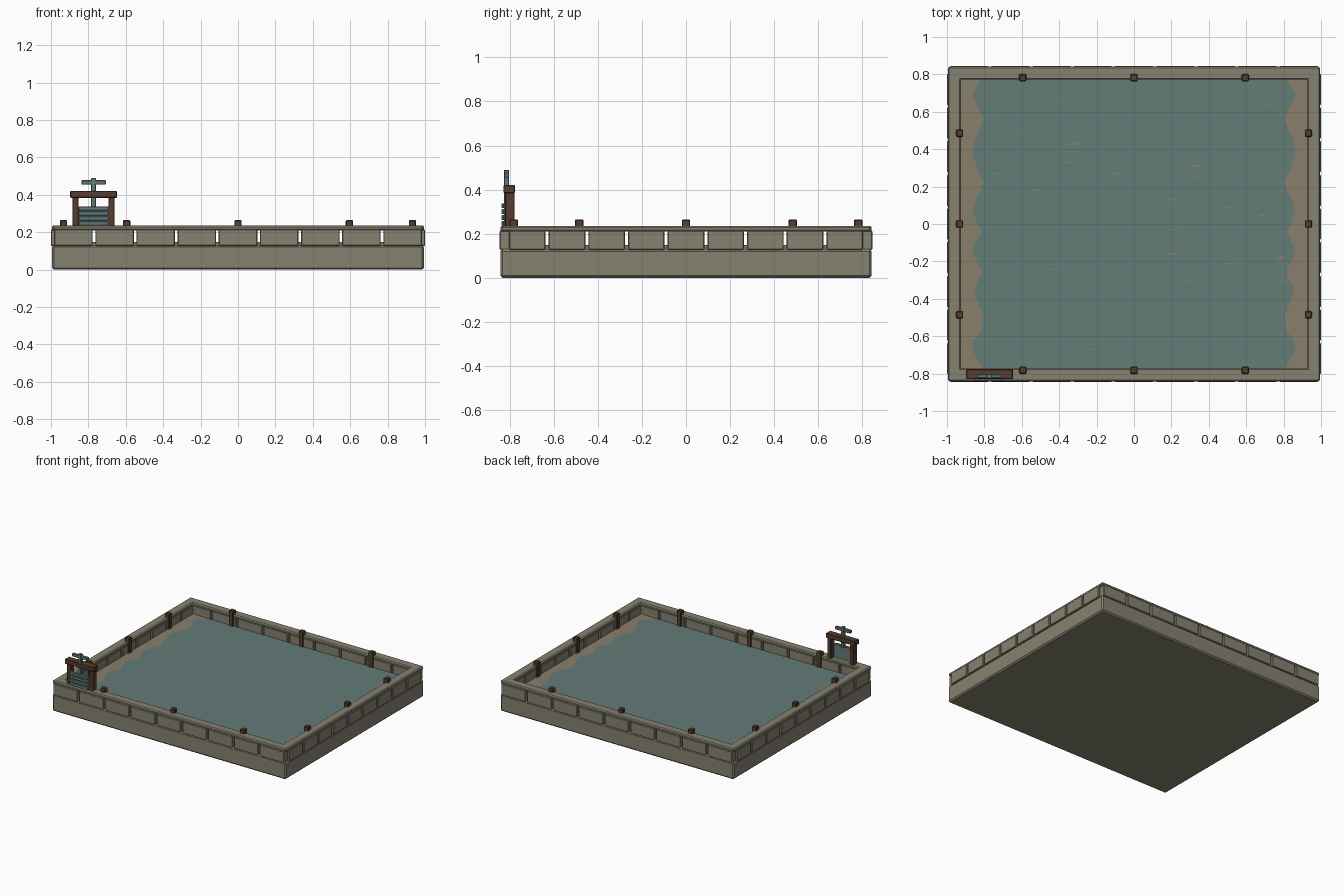
import bpy, bmesh, random
from mathutils import Vector

random.seed(4)
cube = bpy.data.objects.get("Cube")
if cube:
    bpy.data.objects.remove(cube)


def material(name, rgb):
    m = bpy.data.materials.new(name)
    m.use_nodes = True
    m.diffuse_color = (*rgb, 1)
    m.node_tree.nodes["Principled BSDF"].inputs["Base Color"].default_value = (*rgb, 1)
    return m


STONE = material("weathered stone", (0.24, 0.225, 0.165))
WOOD = material("dark timber", (0.095, 0.048, 0.026))
WATER = material("murky water", (0.125, 0.2, 0.185))
SILT = material("tan silt", (0.25, 0.215, 0.145))
METAL = material("aged metal", (0.13, 0.2, 0.195))


def finish(name, bm, mat):
    mesh = bpy.data.meshes.new(name)
    bm.to_mesh(mesh)
    bm.free()
    mesh.materials.append(mat)
    ob = bpy.data.objects.new(name, mesh)
    bpy.context.collection.objects.link(ob)
    return ob


def box(name, x, y, z, mat, bevel=0.0):
    """Box from (low, high) ranges, with optional chamfered edges."""
    bm = bmesh.new()
    bmesh.ops.create_cube(bm, size=1)
    lo, hi = Vector((x[0], y[0], z[0])), Vector((x[1], y[1], z[1]))
    for v in bm.verts:
        v.co = [(a + b) / 2 + c * (b - a) for a, b, c in zip(lo, hi, v.co)]
    if bevel:
        bmesh.ops.bevel(bm, geom=bm.edges[:], offset=bevel, segments=1, affect='EDGES')
    return finish(name, bm, mat)


def span(centre, half):
    return centre - half, centre + half


HX, HY, T = 0.995, 0.842, 0.07        # outer half sizes and wall thickness
BASE, SLOT, TOP = 0.13, 0.21, 0.235   # course heights
LEVEL = 0.148                         # water level


def side_range(sign, inner, outer):
    return tuple(sorted((sign * inner, sign * outer)))


# Foundation with chamfered rim, and the water body
box("foundation", span(0, HX), span(0, HY), (0, BASE), STONE, 0.01)
box("water", span(0, HX - T), span(0, HY - T), (BASE - 0.01, LEVEL), WATER)

# Upper course of separate blocks under a continuous coping
GAP = 0.007
for sign, end in ((-1, "front"), (1, "back")):
    ys = side_range(sign, HY - T, HY + 0.003)
    for i in range(9):
        box(f"{end}_block", span((i - 4) * 0.22, 0.11 - GAP), ys,
            (BASE - 0.003, SLOT + 0.005), STONE, 0.004)
    box(f"{end}_coping", span(0, HX - 0.003), side_range(sign, HY - T, HY),
        (SLOT, TOP), STONE, 0.007)
for sign, end in ((-1, "right"), (1, "left")):
    xs = side_range(sign, HX - T, HX + 0.005)
    for i in range(9):
        box(f"{end}_block", xs, span((i - 4) * 0.18, 0.09 - GAP),
            (BASE - 0.003, SLOT + 0.005), STONE, 0.004)
    box(f"{end}_coping", side_range(sign, HX - T, HX), span(0, HY - 0.003),
        (SLOT, TOP), STONE, 0.007)

# Mooring posts along the inner faces of the walls
posts = [(x, s * 0.782) for s in (-1, 1) for x in (-0.595, 0, 0.595)]
posts += [(s * 0.932, y) for s in (-1, 1) for y in (-0.485, 0, 0.485)]
for x, y in posts:
    box("post", span(x, 0.019), span(y, 0.019), (0.125, 0.265), WOOD, 0.004)

# Silt banks with a wavy shoreline on both sides
shore = [(0.772, 0.82), (0.69, 0.865), (0.56, 0.803), (0.45, 0.85), (0.39, 0.865),
         (0.3, 0.84), (0.22, 0.803), (0.13, 0.845), (0.07, 0.863), (0, 0.84),
         (-0.04, 0.815), (-0.1, 0.845), (-0.14, 0.863), (-0.2, 0.84), (-0.26, 0.813),
         (-0.35, 0.855), (-0.42, 0.835), (-0.49, 0.805), (-0.57, 0.815),
         (-0.62, 0.855), (-0.67, 0.865), (-0.772, 0.81)]
for sign, end in ((-1, "right"), (1, "left")):
    bm = bmesh.new()
    rows = [[bm.verts.new((sign * x, y, LEVEL + 0.002)) for x in (edge, HX - T)]
            for y, edge in shore]
    for a, b in zip(rows, rows[1:]):
        f = bm.faces.new((a[0], b[0], b[1], a[1]))
        f.normal_update()
        if f.normal.z < 0:
            f.normal_flip()
    finish(f"{end}_silt_bank", bm, SILT)

# Thin silt flecks drifting on the water
flecks = [(-.37, .68), (-.74, .58), (-.64, .49), (-.32, .43), (-.35, .33), (-.73, .27),
          (-.52, .18), (-.09, .27), (.32, .31), (.34, .25), (.31, .16), (.19, .13),
          (.5, .09), (.69, .05), (-.33, .04), (.21, -.03), (.2, -.16), (-.43, -.24),
          (.51, -.21), (.78, -.18), (.3, -.3), (.81, -.3), (-.46, -.51), (.65, -.47),
          (.24, -.58), (-.23, -.67), (.71, .64)]
bm = bmesh.new()
for x, y in flecks:
    w, h = random.uniform(0.014, 0.034), random.uniform(0.004, 0.007)
    ring = [(-w, -h), (0, -h), (w, h * 0.3), (w * 0.8, h), (-w * 0.4, h * 0.6)]
    bm.faces.new([bm.verts.new((x + a, y + b, LEVEL + 0.002)) for a, b in ring])
finish("silt_flecks", bm, SILT)

# Sluice gate: timber frame, slatted panel, stem and handle
GX = -0.772
for s in (-1, 1):
    box("gate_post", span(GX + s * 0.096, 0.016), (-0.82, -0.777), (0.2, 0.39), WOOD, 0.003)
box("gate_beam", span(GX, 0.125), (-0.829, -0.776), (0.384, 0.421), WOOD, 0.004)
box("gate_panel", span(GX, 0.082), (-0.826, -0.812), (0.228, 0.335), METAL)
for i in range(4):
    box("gate_slat", span(GX, 0.08), (-0.837, -0.824),
        span(0.246 + i * 0.027, 0.011), METAL, 0.003)
box("gate_stem", span(GX, 0.013), (-0.826, -0.802), (0.33, 0.49), METAL, 0.003)
box("gate_handle", span(GX, 0.066), (-0.825, -0.803), (0.455, 0.478), METAL, 0.003)
